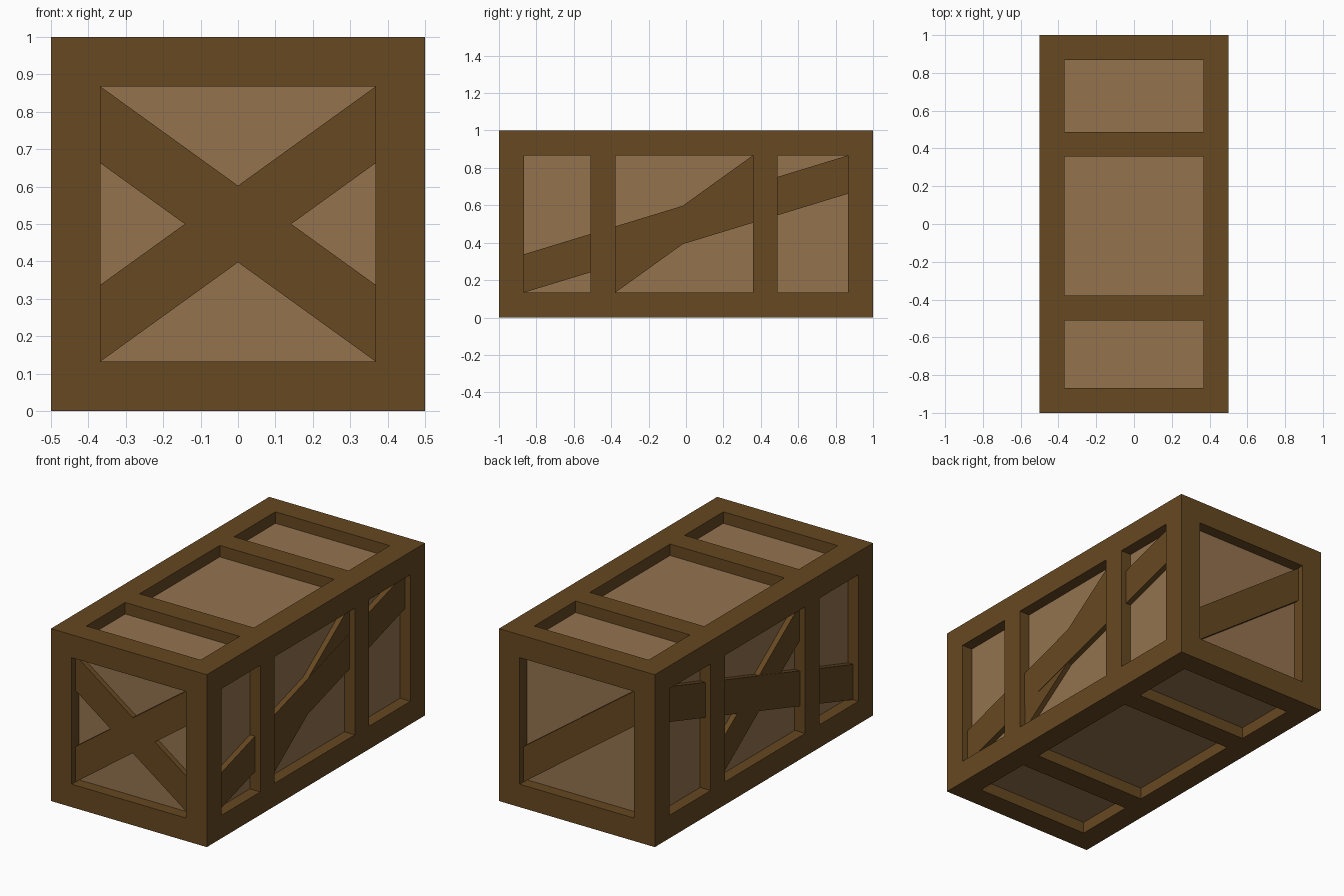
import bpy, bmesh
from mathutils import Vector

if "Cube" in bpy.data.objects:
    bpy.data.objects.remove(bpy.data.objects["Cube"])

PANEL = 0.067          # depth of the recessed panels
BRACE = 0.034          # depth of the brace fronts
LO, HI = 0.133, 0.867  # opening height range
W = 0.367              # opening half width
BAYS = [(-0.867, -0.51), (-0.378, 0.357), (0.488, 0.867)]


def material(name, rgb):
    m = bpy.data.materials.new(name)
    m.diffuse_color = (*rgb, 1)
    m.use_nodes = True
    m.node_tree.nodes["Principled BSDF"].inputs["Base Color"].default_value = m.diffuse_color
    return m


dark = material("dark_wood", (0.133, 0.065, 0.0152))
light = material("light_wood", (0.296, 0.171, 0.076))


def finish(bm, name, mats):
    bmesh.ops.recalc_face_normals(bm, faces=bm.faces)
    me = bpy.data.meshes.new(name)
    bm.to_mesh(me)
    bm.free()
    for m in mats:
        me.materials.append(m)
    ob = bpy.data.objects.new(name, me)
    bpy.context.collection.objects.link(ob)
    return ob


# Crate body: a box sliced at the frame lines, bays pushed inward as panels
bm = bmesh.new()
bmesh.ops.create_cube(bm, size=1)
for v in bm.verts:
    v.co = Vector((v.co.x, v.co.y * 2, v.co.z + 0.5))
cuts = [(0, -W), (0, W), (2, LO), (2, HI)] + [(1, y) for bay in BAYS for y in bay]
for axis, pos in cuts:
    co, no = Vector(), Vector()
    co[axis], no[axis] = pos, 1
    bmesh.ops.bisect_plane(bm, geom=bm.verts[:] + bm.edges[:] + bm.faces[:],
                           plane_co=co, plane_no=no)
bm.normal_update()


def in_bay(f):
    c = f.calc_center_median()
    ok = (abs(c.x) < W, any(a < c.y < b for a, b in BAYS), LO < c.z < HI)
    facing = max(range(3), key=lambda i: abs(f.normal[i]))
    return all(ok[i] for i in range(3) if i != facing)


bays = [f for f in bm.faces if in_bay(f)]
for f in bmesh.ops.extrude_discrete_faces(bm, faces=bays)["faces"]:
    f.normal_update()
    f.material_index = 1
    shift = f.normal * -PANEL
    for v in f.verts:
        v.co += shift
finish(bm, "crate_body", [dark, light])


def brace(name, axis, side, a, b, z_a, z_b, sink=BRACE):
    """Slanted board with upright ends; runs from a to b along the given axis."""
    h = 0.205
    outer = (0.5 if axis == 1 else 1.0)
    bm = bmesh.new()
    ring = []
    for t, z in ((a, z_a), (b, z_b), (b, z_b + h), (a, z_a + h)):
        d = side * (outer - sink)
        ring.append(bm.verts.new((t, d, z) if axis == 0 else (d, t, z)))
    face = bm.faces.new(ring)
    ext = bmesh.ops.extrude_face_region(bm, geom=[face])["geom"]
    for v in ext:
        if isinstance(v, bmesh.types.BMVert):
            v.co[1 - axis] -= side * (PANEL + 0.01 - sink)
    finish(bm, name, [dark])


TOP = HI - 0.205
# End braces: a cross on the front, one diagonal on the back
brace("front_brace_a", 0, -1, -W, W, LO, TOP)
brace("front_brace_b", 0, -1, -W, W, TOP, LO, BRACE + 0.002)
brace("back_brace", 0, 1, -W, W, TOP, LO)
# Side braces: a long board through all bays and a steep one in the middle bay
y0, y1 = BAYS[1]
brace("right_long_brace", 1, 1, -0.867, 0.867, LO, TOP)
brace("right_middle_brace", 1, 1, y0, y1, LO, TOP, BRACE + 0.002)
brace("left_long_brace", 1, -1, -0.867, 0.867, LO, TOP)
brace("left_middle_brace", 1, -1, y0, y1, TOP, LO, BRACE + 0.002)
